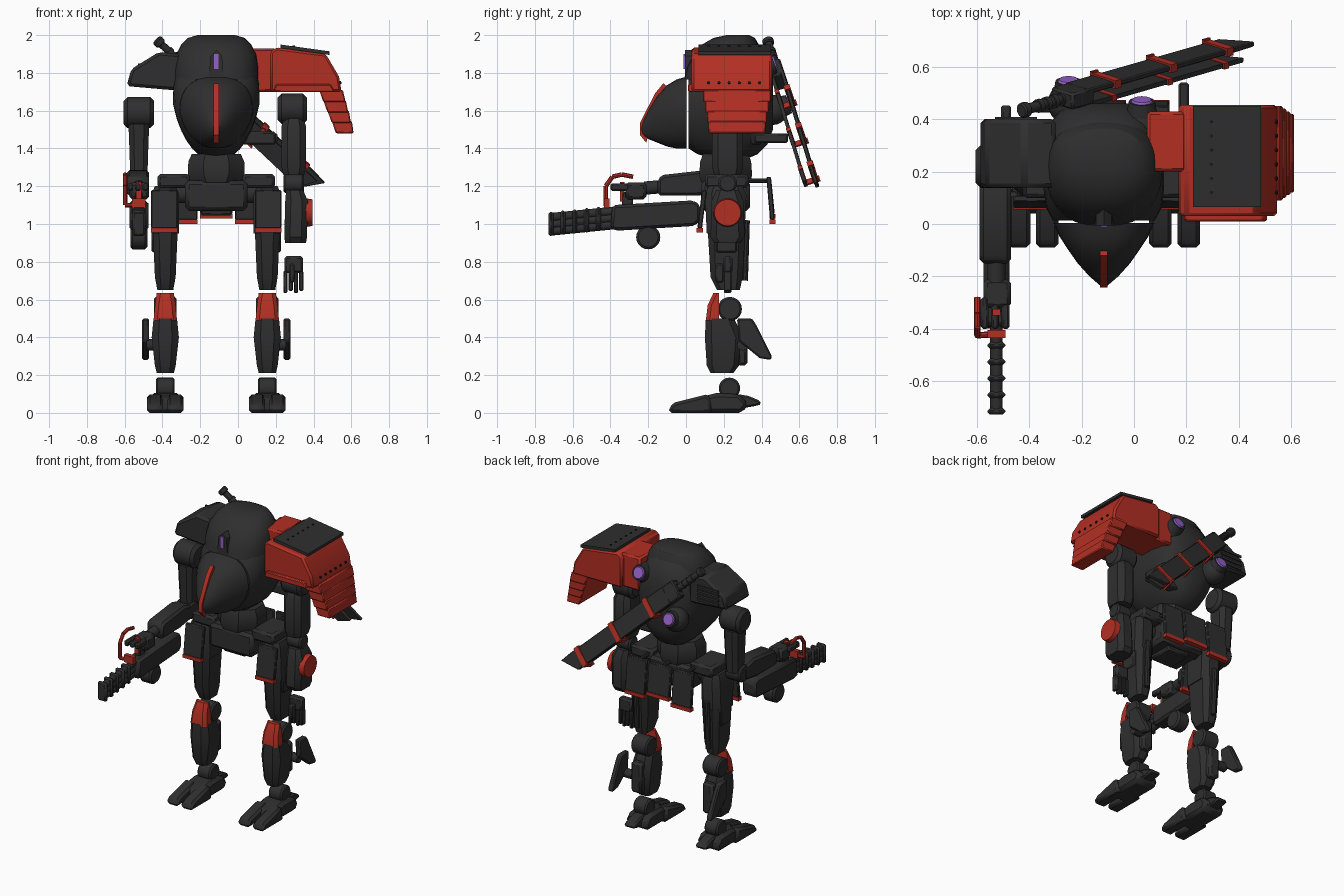
import bpy, bmesh, math
from mathutils import Vector, Matrix


def material(name, rgb):
    m = bpy.data.materials.new(name)
    m.diffuse_color = (*rgb, 1)
    return m


DARK = material("charcoal", (0.028, 0.028, 0.029))
BLACK = material("black", (0.012, 0.012, 0.012))
RED = material("red", (0.45, 0.028, 0.017))
PURPLE = material("purple", (0.3, 0.12, 0.58))
CX = -0.115          # mid plane of the body


def finish(name, bm, mat, bevel=0.0):
    bmesh.ops.recalc_face_normals(bm, faces=bm.faces)
    me = bpy.data.meshes.new(name)
    bm.to_mesh(me)
    bm.free()
    me.materials.append(mat)
    ob = bpy.data.objects.new(name, me)
    bpy.context.collection.objects.link(ob)
    if bevel:
        b = ob.modifiers.new("bevel", "BEVEL")
        b.width, b.segments, b.limit_method, b.angle_limit = bevel, 1, "ANGLE", 0.6
    return ob


def loft(name, rings, mat, bevel=0.0):
    bm = bmesh.new()
    rows = [[bm.verts.new(p) for p in r] for r in rings]
    n = len(rows[0])
    for a, b in zip(rows, rows[1:]):
        for i in range(n):
            bm.faces.new((a[i], a[(i + 1) % n], b[(i + 1) % n], b[i]))
    bm.faces.new(rows[0])
    bm.faces.new(rows[-1])
    return finish(name, bm, mat, bevel)


def box(name, x, y, z, mat=DARK, bevel=0.0):
    r = [[(x[0], y[0], h), (x[1], y[0], h), (x[1], y[1], h), (x[0], y[1], h)] for h in z]
    return loft(name, r, mat, bevel)


def prism_x(name, pts, x, mat=DARK, bevel=0.0):      # outline in y, z
    return loft(name, [[(h, p[0], p[1]) for p in pts] for h in x], mat, bevel)


def prism_y(name, pts, y, mat=DARK, bevel=0.0):      # outline in x, z
    return loft(name, [[(p[0], h, p[1]) for p in pts] for h in y], mat, bevel)


def column(name, secs, mat=DARK, c=0.25):            # chamfered sections (z, x, y, half x, half y)
    rings = []
    for z, x, y, a, b in secs:
        k = c * min(a, b) * 2
        q = [(a, b - k), (a - k, b), (k - a, b), (-a, b - k), (-a, k - b), (k - a, -b), (a - k, -b), (a, k - b)]
        rings.append([(x + u, y + v, z) for u, v in q])
    return loft(name, rings, mat)


def rod(name, p, q, r, mat=DARK, r2=None, n=16, bevel=0.0):
    p, q = Vector(p), Vector(q)
    bm = bmesh.new()
    rot = (q - p).to_track_quat("Z", "Y").to_matrix().to_4x4()
    bmesh.ops.create_cone(bm, cap_ends=True, segments=n, radius1=r, radius2=r if r2 is None else r2,
                          depth=(q - p).length, matrix=Matrix.Translation((p + q) / 2) @ rot)
    return finish(name, bm, mat, bevel)


def ball(name, c, r, mat=DARK):
    bm = bmesh.new()
    bmesh.ops.create_uvsphere(bm, u_segments=20, v_segments=12, radius=r, matrix=Matrix.Translation(c))
    return finish(name, bm, mat)


def oval(a, b, e=0.8, n=28):                         # superellipse points
    for i in range(n):
        c, s = math.cos(2 * math.pi * i / n), math.sin(2 * math.pi * i / n)
        yield a * math.copysign(abs(c) ** e, c), b * math.copysign(abs(s) ** e, s)


def egg_ring(y, z0, z1, hw):
    b = (z1 - z0) / 2
    return [(CX + u * (1 + 0.25 * min(0, v / b)), y, (z0 + z1) / 2 + v) for u, v in oval(hw, b)]


# torso hull, dome and pointed hood
hull = [(.014, 1.40, 1.78, .195), (.06, 1.37, 1.85, .22), (.13, 1.35, 1.93, .23), (.22, 1.34, 1.97, .23),
        (.31, 1.34, 1.98, .228), (.38, 1.37, 1.95, .21), (.43, 1.42, 1.88, .17), (.46, 1.5, 1.8, .11)]
hood = [(-.235, 1.47, 1.53, .014), (-.2, 1.45, 1.60, .055), (-.15, 1.43, 1.68, .1), (-.1, 1.41, 1.735, .135),
        (-.05, 1.40, 1.765, .168), (.003, 1.40, 1.78, .193)]
dome = [(1.765, .2, .222, .21), (1.83, .205, .222, .2), (1.9, .22, .212, .18), (1.95, .235, .185, .15),
        (1.985, .255, .15, .11), (2.0, .275, .1, .06)]
loft("torso_hull", [egg_ring(*h) for h in hull], DARK)
loft("torso_hood", [egg_ring(*h) for h in hood], DARK)
loft("torso_dome", [[(CX + u, y + v, z) for u, v in oval(a, b, .85)] for z, y, a, b in dome], DARK)
prism_x("hood_stripe", [(-.21, 1.43), (-.243, 1.47), (-.243, 1.535), (-.165, 1.69), (-.12, 1.745),
                        (-.09, 1.72), (-.19, 1.56), (-.2, 1.47)], (CX - .014, CX + .014), RED)
prism_y("sensor_housing", [(-.155, 1.77), (-.145, 1.89), (CX, 1.92), (-.085, 1.89), (-.075, 1.77)], (-.005, .13))
box("sensor_eye", (CX - .013, CX + .013), (-.012, -.005), (1.82, 1.9), PURPLE)

# waist and pelvis
column("waist", [(1.22, CX, .21, .13, .13), (1.26, CX, .21, .15, .14), (1.33, CX, .21, .148, .135),
                 (1.37, CX, .21, .13, .12)], DARK, .3)
box("pelvis", (-.28, .05), (.08, .34), (1.07, 1.23), DARK, .02)
box("crotch", (-.2, -.03), (.12, .3), (1.045, 1.1), DARK, .01)
rod("hip_axle", (-.41, .22, 1.16), (.18, .22, 1.16), .05)


def skirt(name, x, y0, y1, z0, z1):                  # hanging plate with red hem
    t = .025
    prism_x(name, [(y0, z0 + .022), (y0 + t, z0 + .022), (y1 + t, z1), (y1, z1)], x, DARK, .005)
    box(name + "_hem", x, (y0 - .004, y0 + t + .004), (z0, z0 + .024), RED)


for x, z in (((-.365, -.215), 1.0), ((-.2, -.03), 1.03), ((-.015, .135), 1.0)):
    skirt("rear_skirt", x, .445, .425, z, 1.25)
    rod("rear_hinge", (sum(x) / 2, .31, 1.23), (sum(x) / 2, .44, 1.23), .012, n=8)

# legs, mirrored about the body plane
for s in (-1, 1):
    def X(a, b):
        return tuple(sorted((CX + s * a, CX + s * b)))
    c = CX + s * .27
    skirt("hip_skirt", X(.205, .345), .06, .085, .955, 1.18)
    box("hip_block", X(.14, .31), (.1, .33), (1.19, 1.265), DARK, .015)
    column("thigh_top", [(.95, c, .21, .072, .1), (1.16, c, .21, .072, .11), (1.2, c, .21, .055, .09)])
    column("thigh", [(.65, c, .225, .042, .06), (.72, c, .215, .055, .085), (.97, c, .215, .066, .1)])
    rod("thigh_piston", (c, .31, .7), (c, .32, 1.02), .018, n=10)
    box("thigh_side_plate", X(.325, .342), (.16, .27), (.85, 1.05), DARK, .008)
    rod("knee_joint", (c - .06, .232, .55), (c + .06, .232, .55), .064, n=20, bevel=.01)
    loft("knee_guard", [[(c - w, .175, z), (c - w, f + .02, z), (c - w + .02, f, z), (c + w - .02, f, z),
                         (c + w, f + .02, z), (c + w, .175, z)]
                        for z, w, f in ((.49, .062, .105), (.57, .055, .115), (.635, .045, .145))], RED)
    column("shin", [(.21, c, .19, .045, .06), (.25, c, .195, .055, .085), (.4, c, .2, .072, .1),
                    (.5, c, .18, .062, .075)])
    box("calf_block", (c - .04, c + .04), (.27, .325), (.25, .46), DARK, .015)
    prism_x("calf_fin", [(.27, .5), (.35, .5), (.375, .46), (.455, .3), (.45, .28), (.39, .29), (.28, .38)],
            X(.355, .392), DARK, .008)
    rod("fin_mount", (CX + s * .3, .3, .36), (CX + s * .37, .3, .36), .03, n=12)
    # foot
    rod("ankle", (c - .05, .23, .13), (c + .05, .23, .13), .057, n=18, bevel=.01)
    prism_x("foot", [(.04, 0), (.04, .075), (.16, .105), (.28, .1), (.33, .05), (.3, 0)],
            (c - .08, c + .08), DARK, .02)
    prism_x("heel", [(.27, .02), (.36, .035), (.4, .045), (.39, .065), (.33, .09), (.27, .1)],
            (c - .04, c + .04), DARK, .01)
    for t in (-1, 1):
        m = c + t * .054
        prism_x("toe", [(-.09, 0), (-.09, .03), (-.06, .055), (.04, .08), (.12, .1), (.14, 0)],
                (m - .043, m + .043), DARK, .018)

# left shoulder block with vents
prism_y("left_shoulder", [(-.59, 1.73), (-.565, 1.82), (-.42, 1.91), (-.3, 1.9), (-.3, 1.71), (-.36, 1.71)],
        (.14, .4), DARK, .015)
for i in range(4):
    box("shoulder_vent", (-.53, -.37), (.4, .409), (1.745 + .03 * i, 1.76 + .03 * i), DARK)

# right shoulder guard
box("shoulder_neck", (.05, .2), (.2, .43), (1.7, 1.93), RED, .012)
prism_y("shoulder_guard", [(.17, 1.7), (.17, 1.91), (.2, 1.935), (.465, 1.9), (.535, 1.78), (.548, 1.7)],
        (.03, .455), RED, .012)
prism_y("guard_front_rim", [(.19, 1.7), (.2, 1.74), (.49, 1.74), (.51, 1.7)], (.01, .04), RED, .006)
prism_y("guard_top_panel", [(.225, 1.932), (.225, 1.95), (.485, 1.914), (.485, 1.895)], (.065, .45), DARK)
for i in range(4):
    z, x = 1.7 - .055 * i, .43 + .022 * i
    prism_y("guard_flap", [(x, z + .01), (x + .125 - .006 * i, z + .01), (x + .14 - .008 * i, z - .055),
                           (x + .022, z - .055)], (.09 + .01 * i, .45 - .01 * i), RED, .006)
for i in range(6):
    y = .12 + .054 * i
    rod("panel_rivet", (.295, y, 1.93), (.295, y, 1.945), .007, BLACK, n=8)
    rod("guard_rivet", (.53, y, 1.745), (.547, y, 1.75), .008, BLACK, n=8)

# right arm with open hand
rod("right_shoulder_joint", (.21, .22, 1.61), (.365, .22, 1.61), .08, n=20, bevel=.02)
column("right_upper_arm", [(1.26, .295, .22, .055, .07), (1.3, .295, .22, .064, .082), (1.52, .295, .22, .064, .082),
                           (1.56, .295, .22, .05, .06)])
rod("right_elbow", (.24, .22, 1.215), (.35, .22, 1.215), .05, bevel=.01)
column("right_forearm", [(.9, .305, .22, .055, .07), (.93, .305, .22, .06, .09), (1.12, .31, .22, .06, .085),
                         (1.18, .3, .22, .045, .06)])
rod("elbow_disc", (.36, .22, 1.06), (.395, .22, 1.06), .076, RED, .07, 24)
box("right_palm", (.245, .345), (.195, .245), (.74, .83), DARK, .012)
for i in range(4):
    box("right_finger", (.24 + .028 * i, .262 + .028 * i), (.2, .24), (.635 + .01 * (i % 2), .75), DARK, .005)
box("right_thumb", (.27, .3), (.155, .2), (.69, .79), DARK, .008)

# left arm reaching forward
gx = -.525
rod("left_shoulder_joint", (-.605, .22, 1.59), (-.445, .22, 1.59), .082, n=20, bevel=.02)
column("left_upper_arm", [(1.24, gx, .22, .045, .055), (1.4, gx, .22, .05, .065), (1.53, gx, .22, .055, .07)])
rod("left_elbow", (-.585, .2, 1.22), (-.47, .2, 1.22), .058, bevel=.01)
prism_x("left_forearm", [(-.15, 1.15), (-.15, 1.24), (-.12, 1.26), (.1, 1.285), (.2, 1.26), (.2, 1.17), (.06, 1.15)],
        (-.59, -.47), DARK, .015)
box("left_hand", (-.575, -.47), (-.32, -.21), (1.13, 1.22), DARK, .015)
rod("left_wrist", (gx, -.22, 1.19), (gx, -.1, 1.2), .035, n=12)
for i in range(3):
    box("left_finger", (-.585 + .04 * i, -.555 + .04 * i), (-.4, -.28), (1.175, 1.215), DARK, .008)

# gun with stacked barrels
prism_x("gun_body", [(.05, .99), (.075, 1.02), (.075, 1.1), (.04, 1.125), (-.39, 1.1), (-.4, .975), (-.36, .965)],
        (gx - .05, gx + .05), DARK, .015)
box("gun_grip", (gx - .02, gx + .02), (-.34, -.28), (1.08, 1.17), DARK, .008)
rod("gun_drum", (gx - .045, -.2, .93), (gx + .045, -.2, .93), .064, n=20, bevel=.012)
for dz in (-.036, 0, .036):
    rod("gun_barrel", (gx, -.38, 1.032 + dz), (gx, -.72, .998 + dz), .024, n=12)
for i in range(5):
    y, z = -.45 - .063 * i, 1.026 - .0063 * i
    box("barrel_ring", (gx - .034, gx + .034), (y - .026, y), (z - .064, z + .064), DARK, .01)
loop = [(gx, -.42, 1.1), (-.598, -.425, 1.1), (-.598, -.425, 1.2), (-.598, -.39, 1.25), (-.598, -.34, 1.262),
        (-.598, -.28, 1.25)]
for p, q in zip(loop, loop[1:]):
    rod("gun_handle", p, q, .012, RED, n=8)
box("gun_foregrip", (gx - .035, gx + .035), (-.435, -.405), (1.085, 1.135), RED)
box("gun_trigger", (gx - .015, gx + .015), (-.35, -.325), (1.12, 1.222), RED)

# back thrusters with glowing lenses
T = Vector((0, .94, .34))
for q, r in ((Vector((.03, .468, 1.85)), .07), (Vector((-.25, .545, 1.635)), .08)):
    ball("thruster", q - T * .09, r)
    rod("thruster_nozzle", q - T * .07, q, .062, DARK, .05, 20)
    rod("thruster_lens", q - T * .002, q + T * .008, .042, PURPLE, .036, 20)

# sheathed blade slung across the back
D = Vector((.84, .24, -.79)).normalized()
N = Vector((0, .95, .3125)).normalized()
N = (N - D * N.dot(D)).normalized()
W = N.cross(D)
P0 = Vector((-.42, .435, 1.965))


def slab(name, outline, a, b, mat=DARK, bevel=0.0):  # outline along length and width
    return loft(name, [[P0 + D * u + W * v + N * h for u, v in outline] for h in (a, b)], mat, bevel)


rod("hilt", P0, P0 + D * .24, .02, n=12)
rod("pommel", P0 - D * .015, P0 + D * .02, .03, n=12, bevel=.006)
for i in range(4):
    rod("hilt_wrap", P0 + D * (.07 + .04 * i), P0 + D * (.09 + .04 * i), .026, n=12)
slab("hilt_block", [(.2, -.06), (.2, .06), (.32, .06), (.32, -.06)], -.03, .035, DARK, .008)
slab("sheath", [(.28, -.06), (.28, .06), (1.1, .06), (1.18, -.055), (1.1, -.06)], .015, .036, DARK, .004)
slab("sheath_inner", [(.32, -.05), (.32, .05), (1.08, .05), (1.13, -.045)], -.04, -.022)
for u in (.42, .72, 1.02):
    slab("sheath_bracket", [(u, -.068), (u, .068), (u + .035, .068), (u + .035, -.068)], .01, .043, RED)
    slab("bracket_arm", [(u, .058), (u, .068), (u + .035, .068), (u + .035, .058)], -.042, .05, RED)
    slab("inner_bracket", [(u, -.055), (u, .055), (u + .025, .055), (u + .025, -.055)], -.043, -.019, RED)
box("sheath_mount", (.17, .21), (.36, .54), (1.43, 1.48), DARK, .008)
box("mount_arm", (-.05, .2), (.34, .4), (1.42, 1.49), DARK, .01)

# smooth curved surfaces while keeping hard edges
for ob in bpy.context.scene.objects:
    ob.select_set(True)
    bpy.context.view_layer.objects.active = ob
bpy.ops.object.shade_smooth_by_angle(angle=math.radians(32))
